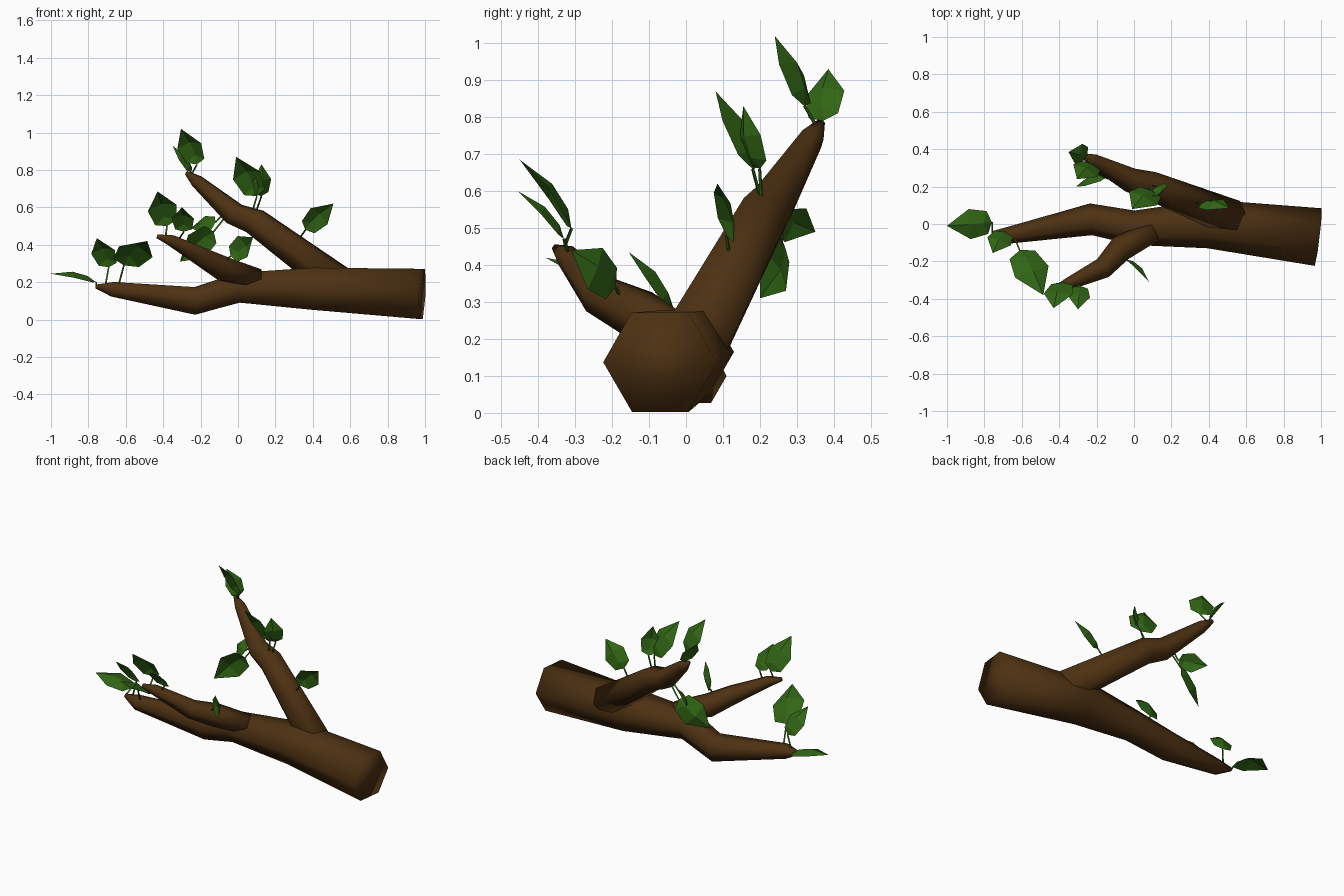
import bpy, bmesh, math
from mathutils import Vector as V
from mathutils.geometry import intersect_point_line

if "Cube" in bpy.data.objects:
    bpy.data.objects.remove(bpy.data.objects["Cube"])


def material(name, col):
    m = bpy.data.materials.new(name)
    m.diffuse_color = (*col, 1)
    m.use_nodes = True
    m.node_tree.nodes["Principled BSDF"].inputs["Base Color"].default_value = m.diffuse_color
    return m


BARK = material("brown bark", (0.075, 0.031, 0.006))
LEAF = material("leaf green", (0.03, 0.13, 0.007))
UP = V((0, 0, 1))
SEGMENTS = []  # centre lines of all branches, used to attach the stalks


def make_object(name, bm, mat, smooth=False):
    me = bpy.data.meshes.new(name)
    bm.to_mesh(me)
    bm.free()
    me.materials.append(mat)
    ob = bpy.data.objects.new(name, me)
    bpy.context.collection.objects.link(ob)
    for p in me.polygons:
        p.use_smooth = smooth


def add_tube(bm, path, sides):
    """Tapered tube through (x, y, z, radius) stations, capped at both ends."""
    pts = [V(p[:3]) for p in path]
    rings = []
    for i, p in enumerate(pts):
        t = (pts[min(i + 1, len(pts) - 1)] - pts[max(i - 1, 0)]).normalized()
        u = t.cross(UP)
        u = u.normalized() if u.length > 0.01 else V((1, 0, 0))
        v = u.cross(t)
        angles = [2 * math.pi * k / sides for k in range(sides)]
        rings.append([bm.verts.new(p + (u * math.cos(a) + v * math.sin(a)) * path[i][3])
                      for a in angles])
    for a, b in zip(rings, rings[1:]):
        for k in range(sides):
            j = (k + 1) % sides
            bm.faces.new((a[k], a[j], b[j], b[k]))
    bm.faces.new(rings[0][::-1])
    bm.faces.new(rings[-1])
    bmesh.ops.recalc_face_normals(bm, faces=bm.faces[:])


def branch(name, path):
    bm = bmesh.new()
    add_tube(bm, path, 6)
    make_object(name, bm, BARK, True)
    SEGMENTS.extend((V(a[:3]), V(b[:3])) for a, b in zip(path, path[1:]))


def nearest_wood(p):
    """Closest point on any branch centre line."""
    found = []
    for a, b in SEGMENTS:
        t = intersect_point_line(p, a, b)[1]
        found.append(a.lerp(b, min(max(t, 0), 1)))
    return min(found, key=lambda q: (q - p).length)


def leaf(name, base, tip, roll):
    """Folded, curled blade on a thin stalk; roll turns it about its length."""
    base, tip = V(base), V(tip)
    root = nearest_wood(base)
    chord = tip - base
    size, d = chord.length, chord.normalized()
    h = d.cross(UP).normalized()
    side = h * math.cos(math.radians(roll)) + h.cross(d) * math.sin(math.radians(roll))
    n = side.cross(d)
    if n.dot(base - root) < 0:
        n = -n
    bm = bmesh.new()
    # stalk
    add_tube(bm, [(*root, 0.006), (*base, 0.005)], 3)
    # blade
    rib = [bm.verts.new(base + chord * t + n * size * b)
           for t, b in ((0, 0), (0.2, 0.1), (0.55, 0.13), (1, 0))]
    for s in (-1, 1):
        e = [bm.verts.new(base + chord * t + n * size * b + side * s * size * w)
             for t, b, w in ((0.1, 0.0, 0.25), (0.5, 0.03, 0.33))]
        bm.faces.new((rib[0], rib[1], e[0]))
        bm.faces.new((rib[1], rib[2], e[1], e[0]))
        bm.faces.new((rib[2], rib[3], e[1]))
    make_object(name, bm, LEAF)


# main limb, thick sawn end at +x
branch("main_limb", [(0.985, -0.07, 0.137, 0.155), (0.4, 0.0, 0.165, 0.13),
                     (0.0, -0.02, 0.17, 0.092), (-0.23, 0.025, 0.10, 0.085),
                     (-0.67, -0.06, 0.162, 0.045), (-0.76, -0.05, 0.177, 0.012)])
# tall branch at the back
branch("rear_branch", [(0.53, 0.03, 0.2, 0.1), (0.09, 0.205, 0.525, 0.077),
                       (-0.02, 0.235, 0.565, 0.066), (-0.22, 0.34, 0.74, 0.036),
                       (-0.275, 0.365, 0.785, 0.012)])
# short branch at the front
branch("front_branch", [(0.1, -0.04, 0.22, 0.058), (-0.07, -0.13, 0.268, 0.07),
                        (-0.165, -0.235, 0.32, 0.057), (-0.36, -0.325, 0.425, 0.032),
                        (-0.43, -0.352, 0.445, 0.012)])

# leaves: blade base, blade tip, roll in degrees
LEAVES = {
    "rear_leaf": [((-.22, .32, .83), (-.305, .24, 1.02), -22),
                  ((-.25, .37, .79), (-.35, .385, .93), 15),
                  ((.1, .18, .66), (-.01, .08, .87), -25),
                  ((.125, .2, .66), (.125, .155, .83), -31),
                  ((.36, .11, .48), (.51, .085, .62), 59),
                  ((-.13, .26, .47), (-.31, .2, .31), -77),
                  ((-.12, .25, .52), (-.25, .35, .49), 57)],
    "front_leaf": [((-.38, -.31, .5), (-.43, -.45, .685), -22),
                   ((-.29, -.33, .47), (-.3, -.455, .6), 0),
                   ((-.04, -.19, .34), (.08, -.31, .44), 86)],
    "limb_leaf": [((-.76, .01, .2), (-1, -.01, .245), 5),
                  ((-.69, -.04, .28), (-.755, -.155, .435), -14),
                  ((-.61, -.14, .29), (-.485, -.38, .42), 19)],
}
for group, specs in LEAVES.items():
    for i, spec in enumerate(specs, 1):
        leaf(f"{group}_{i}", *spec)
